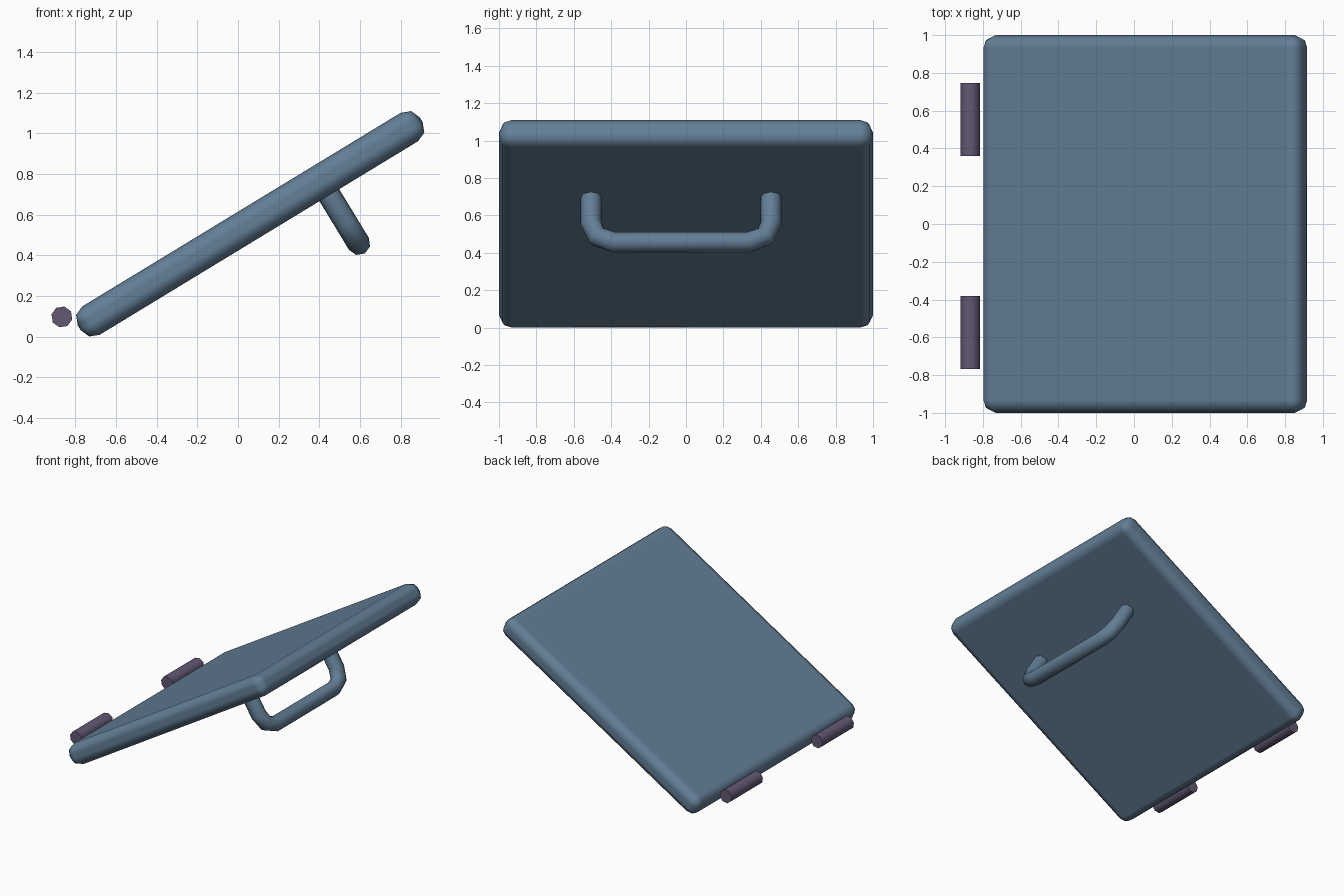
import bpy, bmesh, math
from mathutils import Matrix

if "Cube" in bpy.data.objects:
    bpy.data.objects.remove(bpy.data.objects["Cube"])

# Everything is modelled flat, then tilted together by this frame
TILT = (Matrix.Translation((0.06, 0, 0.555))
        @ Matrix.Rotation(math.radians(-31.3), 4, 'Y'))


def material(name, colour):
    m = bpy.data.materials.new(name)
    m.diffuse_color = (*colour, 1)
    m.use_nodes = True
    m.node_tree.nodes["Principled BSDF"].inputs["Base Color"].default_value = m.diffuse_color
    return m


blue = material("slate_blue", (0.125, 0.21, 0.305))
purple = material("dull_purple", (0.125, 0.098, 0.175))


def add(name, data, mat):
    data.materials.append(mat)
    ob = bpy.data.objects.new(name, data)
    bpy.context.collection.objects.link(ob)
    ob.matrix_world = TILT
    return ob


def mesh_from(bm, name):
    me = bpy.data.meshes.new(name)
    bm.to_mesh(me)
    bm.free()
    return me


def smooth(ob, degrees):
    bpy.ops.object.select_all(action='DESELECT')
    ob.select_set(True)
    bpy.context.view_layer.objects.active = ob
    bpy.ops.object.shade_smooth_by_angle(angle=math.radians(degrees))


# Hatch panel: a slab with rounded edges
bm = bmesh.new()
bmesh.ops.create_cube(bm, size=1, matrix=Matrix.Diagonal((1.97, 2.0, 0.164, 1)))
for f in bm.faces:
    f.smooth = True
panel = add("hatch_panel", mesh_from(bm, "hatch_panel"), blue)
bev = panel.modifiers.new("rounded_edges", 'BEVEL')
bev.width = 0.068
bev.segments = 2
bev.harden_normals = True

# Two hinge barrels beside the lower edge
for name, y in (("hinge_front", -0.574), ("hinge_back", 0.553)):
    bm = bmesh.new()
    bmesh.ops.create_cone(
        bm, cap_ends=True, segments=8, radius1=0.0525, radius2=0.0525, depth=0.387,
        matrix=Matrix.Translation((-1.03, y, 0.09)) @ Matrix.Rotation(math.pi / 2, 4, 'X'))
    smooth(add(name, mesh_from(bm, name), purple), 50)

# Handle: an eight-sided tube bent into a U under the panel
half = [(0.481, -0.05), (0.481, -0.244), (0.449, -0.326), (0.362, -0.362)]
path = [(-y, z) for y, z in half] + half[::-1]
cu = bpy.data.curves.new("handle", 'CURVE')
cu.dimensions = '3D'
cu.bevel_depth = 0.057
cu.bevel_resolution = 2
cu.use_fill_caps = True
sp = cu.splines.new('POLY')
sp.points.add(len(path) - 1)
for p, (y, z) in zip(sp.points, path):
    p.co = (0.406, y - 0.026, z, 1)
handle = add("handle", cu, blue)
bpy.ops.object.select_all(action='DESELECT')
handle.select_set(True)
bpy.context.view_layer.objects.active = handle
bpy.ops.object.convert(target='MESH')
smooth(bpy.context.view_layer.objects.active, 60)
